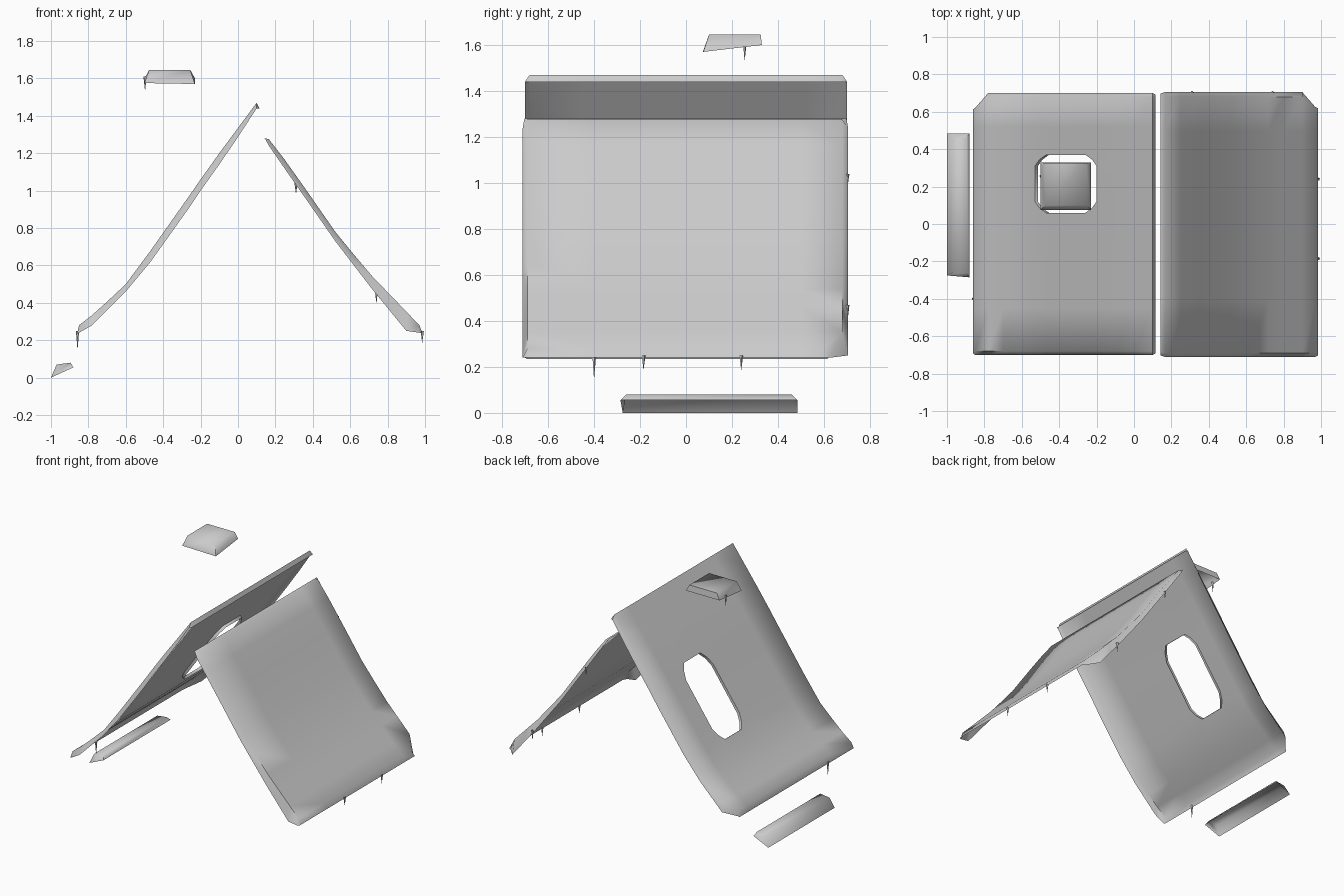
import bpy, bmesh, math
from mathutils import Vector

if "Cube" in bpy.data.objects:
    bpy.data.objects.remove(bpy.data.objects["Cube"])


def finish(name, bm, angle=60):
    bmesh.ops.recalc_face_normals(bm, faces=bm.faces)
    me = bpy.data.meshes.new(name)
    bm.to_mesh(me)
    bm.free()
    ob = bpy.data.objects.new(name, me)
    bpy.context.collection.objects.link(ob)
    bpy.ops.object.select_all(action='DESELECT')
    ob.select_set(True)
    bpy.context.view_layer.objects.active = ob
    bpy.ops.object.shade_smooth_by_angle(angle=math.radians(angle))
    return ob


def interp(prof, x):
    for (x0, z0), (x1, z1) in zip(prof, prof[1:]):
        if x <= x1:
            return z0 + (z1 - z0) * max(0, x - x0) / (x1 - x0)
    return prof[-1][1]


def sheet(name, top, low, xs, ys, lips, corner, hole=None):
    """Open snow blanket: upper skin, rim curled down on all four sides."""
    bm = bmesh.new()
    grid = []
    for j, y in enumerate(ys):
        rim = j in (0, len(ys) - 1)
        row = [lips[0]] + [(x, interp(low if rim else top, x)) for x in xs] + [lips[1]]
        vs = []
        for i, (x, z) in enumerate(row):
            yy = y
            # the outer back corner is drawn in
            if y > 0.6 and corner(x):
                yy = y - 0.08
            if i in (0, len(row) - 1):
                yy *= 0.99
            vs.append(bm.verts.new((x, yy, z)))
        grid.append(vs)
    doomed = []
    for j in range(len(ys) - 1):
        for i in range(len(grid[0]) - 1):
            f = bm.faces.new((grid[j][i], grid[j][i+1], grid[j+1][i+1], grid[j+1][i]))
            c = f.calc_center_median()
            if hole and hole[0] < c.x < hole[1] and hole[2] < c.y < hole[3]:
                doomed.append(f)
    if hole:
        # opening around the chimney: chamfer corners, then turn the edge inwards
        hv = {v for f in doomed for v in f.verts}
        bmesh.ops.delete(bm, geom=doomed, context='FACES')
        hv = [v for v in hv if v.is_valid]
        hx, hy = (hole[0] + hole[1]) / 2, (hole[2] + hole[3]) / 2
        for v in hv:
            if abs(v.co.x - hx) > 0.15 and abs(v.co.y - hy) > 0.145:
                v.co.x += math.copysign(0.025, hx - v.co.x)
                v.co.y += math.copysign(0.025, hy - v.co.y)
                v.co.z = interp(top, v.co.x)
        hs = set(hv)
        edges = [e for e in bm.edges if e.is_boundary and set(e.verts) <= hs]
        ext = bmesh.ops.extrude_edge_only(bm, edges=edges)['geom']
        for v in ext:
            if isinstance(v, bmesh.types.BMVert):
                v.co += Vector((0.016, 0, -0.012))
    return finish(name, bm)


# Left roof snow with chimney opening
sheet("left_roof_snow",
      [(-0.85, 0.28), (-0.76, 0.35), (-0.60, 0.50), (-0.40, 0.77),
       (-0.20, 1.06), (-0.10, 1.20), (0.10, 1.47)],
      [(-0.85, 0.24), (-0.78, 0.28), (-0.60, 0.46), (-0.40, 0.70),
       (-0.20, 1.00), (-0.05, 1.21), (0.10, 1.44)],
      [-0.85, -0.78, -0.70, -0.60, -0.53, -0.47, -0.26, -0.20, -0.10, 0.0, 0.10],
      [-0.70, -0.68, -0.45, -0.2, 0.06, 0.12, 0.31, 0.37, 0.52, 0.68, 0.70],
      [(-0.86, 0.235), (0.115, 1.44)], lambda x: x < -0.78,
      (-0.53, -0.20, 0.06, 0.37))

# Right roof snow
sheet("right_roof_snow",
      [(0.165, 1.275), (0.25, 1.165), (0.36, 1.01), (0.52, 0.78),
       (0.70, 0.56), (0.85, 0.405), (0.97, 0.28)],
      [(0.165, 1.24), (0.22, 1.16), (0.36, 0.96), (0.52, 0.73),
       (0.72, 0.47), (0.90, 0.25), (0.97, 0.24)],
      [0.165, 0.25, 0.36, 0.52, 0.62, 0.72, 0.80, 0.90, 0.97],
      [-0.71, -0.69, -0.4, -0.1, 0.2, 0.5, 0.68, 0.705],
      [(0.143, 1.28), (0.985, 0.24)], lambda x: x > 0.95)


def cap(name, base, top):
    """Open-bottomed lump lofted between two quads."""
    bm = bmesh.new()
    lo = [bm.verts.new(p) for p in base]
    hi = [bm.verts.new(p) for p in top]
    for i in range(4):
        k = (i + 1) % 4
        bm.faces.new((lo[i], lo[k], hi[k], hi[i]))
    bm.faces.new(hi)
    finish(name, bm, 80)


# Snow on the chimney
cap("chimney_snow",
    [(-0.50, 0.075, 1.575), (-0.23, 0.075, 1.57), (-0.23, 0.33, 1.60), (-0.50, 0.33, 1.60)],
    [(-0.475, 0.10, 1.645), (-0.255, 0.10, 1.645), (-0.255, 0.325, 1.645), (-0.475, 0.325, 1.645)])

# Snow on the low ledge beside the house
cap("ledge_snow",
    [(-1.0, -0.275, 0.0), (-0.88, -0.285, 0.055), (-0.88, 0.485, 0.055), (-1.0, 0.485, 0.0)],
    [(-0.97, -0.26, 0.07), (-0.895, -0.26, 0.08), (-0.895, 0.46, 0.08), (-0.97, 0.46, 0.07)])

# Icicles: x, y, top z, tip z
for n, (x, y, zt, zb) in enumerate([
        (-0.858, -0.40, 0.25, 0.145), (0.985, -0.185, 0.25, 0.185), (0.985, 0.24, 0.25, 0.185),
        (0.31, 0.702, 1.04, 0.98), (0.74, 0.702, 0.47, 0.395), (-0.497, 0.255, 1.61, 1.53)]):
    bm = bmesh.new()
    bmesh.ops.create_cone(bm, segments=5, radius1=0.0, radius2=0.009, depth=zt - zb)
    bmesh.ops.remove_doubles(bm, verts=bm.verts, dist=1e-5)
    bmesh.ops.translate(bm, verts=bm.verts, vec=(x, y, (zt + zb) / 2))
    finish(f"icicle_{n + 1}", bm)
